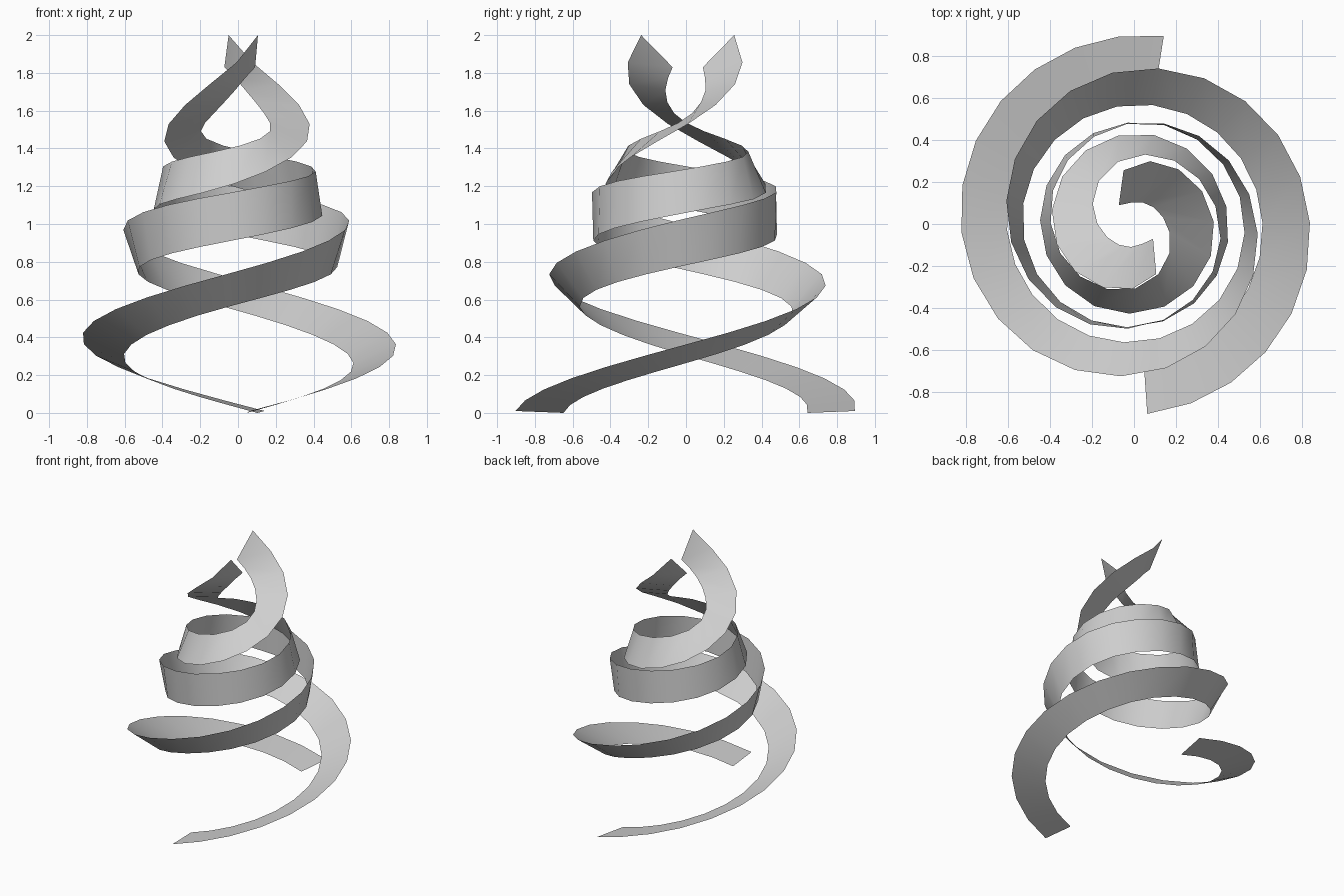
import bpy, bmesh, math

cube = bpy.data.objects.get("Cube")
if cube:
    bpy.data.objects.remove(cube, do_unlink=True)

grey = bpy.data.materials.new("light_grey")
grey.use_nodes = True
grey.diffuse_color = (0.62, 0.62, 0.62, 1)
grey.node_tree.nodes["Principled BSDF"].inputs["Base Color"].default_value = grey.diffuse_color

# Twisting ribbon section along the climb: turn in degrees, then (radius, height)
# of the leading edge and of the trailing edge
TURN = [0, 93, 183, 273, 363, 453, 543, 633, 722, 740]
EDGE_A = [(.65, 0), (.608, .285), (.565, .56), (.528, .77), (.487, .93),
          (.448, 1.07), (.428, 1.205), (.385, 1.50), (.30, 1.89), (.26, 2.0)]
EDGE_B = [(.905, .01), (.83, .39), (.728, .73), (.592, 1.015), (.487, 1.185),
          (.40, 1.30), (.31, 1.41), (.15, 1.57), (.10, 1.79), (.115, 1.83)]
STEPS = 38
TOTAL = TURN[-1]


def smooth_value(values, t):
    """Cubic interpolation through the section keys."""
    last = len(TURN) - 1

    def slope(k):
        a, b = max(k - 1, 0), min(k + 1, last)
        return (values[b] - values[a]) / (TURN[b] - TURN[a])

    k = 0
    while k < last - 1 and t > TURN[k + 1]:
        k += 1
    h = TURN[k + 1] - TURN[k]
    s = (t - TURN[k]) / h
    ease = s * s * (3 - 2 * s)
    return (values[k] * (1 - ease) + values[k + 1] * ease
            + h * slope(k) * s * (1 - s) ** 2
            - h * slope(k + 1) * s * s * (1 - s))


def edge_point(edge, t, angle):
    r = smooth_value([p[0] for p in edge], t)
    z = smooth_value([p[1] for p in edge], t)
    a = math.radians(angle)
    return (r * math.cos(a), r * math.sin(a), z)


def make_ribbon(name, start):
    bm = bmesh.new()
    rows = []
    for i in range(STEPS + 1):
        u = i / STEPS
        t = TOTAL * (0.69 * u + 0.31 * u * u)   # wider steps near the tip
        lead = 28 * (t / TOTAL) ** 6            # slanted tip
        rows.append((bm.verts.new(edge_point(EDGE_A, t, start + t)),
                     bm.verts.new(edge_point(EDGE_B, t, start + t + lead))))
    for (a0, b0), (a1, b1) in zip(rows, rows[1:]):
        bm.faces.new((a0, b0, b1, a1)).smooth = True
    mesh = bpy.data.meshes.new(name)
    bm.to_mesh(mesh)
    bm.free()
    mesh.materials.append(grey)
    bpy.context.collection.objects.link(bpy.data.objects.new(name, mesh))


# Two intertwined ribbons
make_ribbon("first_spiral_ribbon", -86)
make_ribbon("second_spiral_ribbon", 81)
